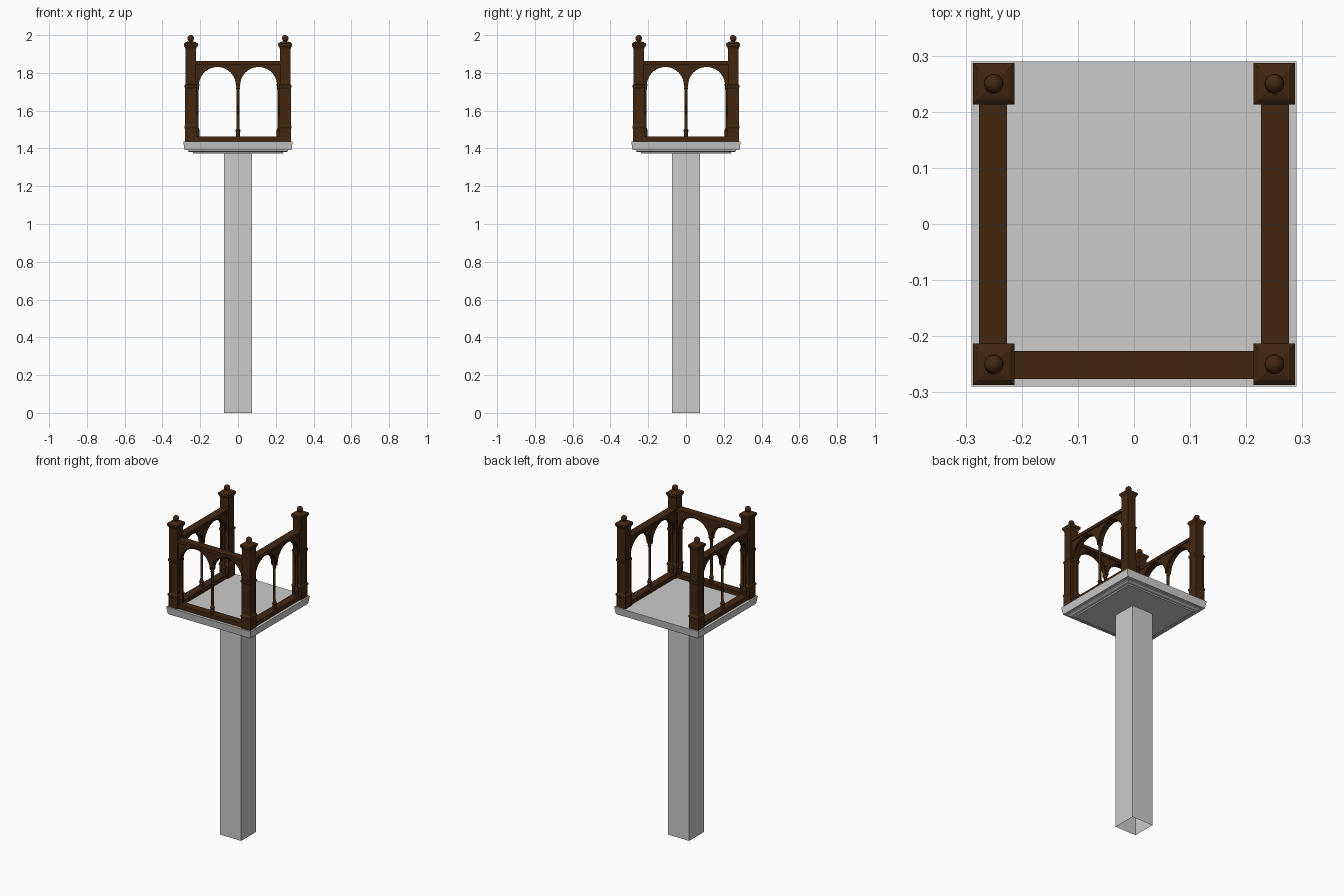
import bpy, bmesh
from math import sin, cos, pi

if "Cube" in bpy.data.objects:
    bpy.data.objects.remove(bpy.data.objects["Cube"])

wood = bpy.data.materials.new("dark_wood")
wood.diffuse_color = (0.055, 0.02, 0.005, 1)
wood.use_nodes = True
wood.node_tree.nodes["Principled BSDF"].inputs["Base Color"].default_value = wood.diffuse_color


def finish(name, bm, mat=None, turn=0, smooth=False):
    bmesh.ops.recalc_face_normals(bm, faces=bm.faces)
    me = bpy.data.meshes.new(name)
    bm.to_mesh(me)
    bm.free()
    ob = bpy.data.objects.new(name, me)
    bpy.context.collection.objects.link(ob)
    ob.rotation_euler.z = turn
    if mat:
        me.materials.append(mat)
    if smooth:
        bpy.ops.object.select_all(action='DESELECT')
        ob.select_set(True)
        bpy.context.view_layer.objects.active = ob
        bpy.ops.object.shade_smooth_by_angle()
    return ob


def turned(name, profile, x=0, y=0, n=4, mat=None, turn=0, caps=True):
    """Stack rings of (half width, z); n=4 gives square sections."""
    bm = bmesh.new()
    k = 2 ** 0.5 if n == 4 else 1
    rings = [[bm.verts.new((x + r * k * cos(2 * pi * (i + .5) / n),
                            y + r * k * sin(2 * pi * (i + .5) / n), z))
              for i in range(n)] for r, z in profile]
    for a, b in zip(rings, rings[1:]):
        for i in range(n):
            j = (i + 1) % n
            bm.faces.new((a[i], a[j], b[j], b[i]))
    if caps:
        bm.faces.new(rings[0])
        bm.faces.new(rings[-1])
    return finish(name, bm, mat, turn, n > 4)


def plate(name, pts, y, depth, mat, turn):
    """Extrude an x-z outline along y, centred on y."""
    bm = bmesh.new()
    f = bm.faces.new([bm.verts.new((px, y - depth / 2, pz)) for px, pz in pts])
    ext = bmesh.ops.extrude_face_region(bm, geom=[f])
    bmesh.ops.translate(bm, vec=(0, depth, 0),
                        verts=[v for v in ext['geom'] if isinstance(v, bmesh.types.BMVert)])
    return finish(name, bm, mat, turn)


def arcade(r, spring):
    """Outline of a band with two round arches cut from its lower edge."""
    pts = [(0.225, spring), (0.225, 1.85), (-0.225, 1.85), (-0.225, spring)]
    for cx in (-0.109, 0.109):
        pts += [(cx - r * cos(pi * i / 20), spring + r * sin(pi * i / 20)) for i in range(21)]
    return pts


# Plinth: hollow open-ended shaft and stepped slab
turned("pedestal_shaft", [(0.073, 0), (0.073, 1.376)], caps=False)
turned("pedestal_slab", [(0.238, 1.373), (0.24, 1.38), (0.255, 1.38), (0.265, 1.386),
                         (0.265, 1.392), (0.283, 1.392), (0.29, 1.438)])

# Corner posts with base, panelled lower shaft, collar, cap and ball finial
post = [(0.031, 1.438), (0.031, 1.505), (0.034, 1.51), (0.034, 1.518), (0.028, 1.528),
        (0.028, 1.715), (0.033, 1.725), (0.033, 1.735), (0.028, 1.738), (0.028, 1.925),
        (0.031, 1.935), (0.037, 1.944), (0.037, 1.955), (0.028, 1.962), (0.012, 1.967)]
ball = [(0.009, 1.962), (0.009, 1.968)] + [
    (0.0175 * sin(pi * t / 10), 1.983 - 0.0175 * cos(pi * t / 10)) for t in range(2, 10)] + [(0.001, 2.0)]
for sx in (-1, 1):
    for sy in (-1, 1):
        x, y = sx * 0.25, sy * 0.25
        turned("corner_post", post, x, y, mat=wood)
        turned("finial_ball", ball, x, y, n=16, mat=wood)
        # raised strips framing each lower post face
        for d in (-0.023, 0.023):
            for e in (-0.023, 0.023):
                turned("post_edge_strip", [(0.0065, 1.52), (0.0065, 1.725)], x + d, y + e, mat=wood)

# Arcaded railings on front, right and left; back stays open
column = [(0.012, 1.46), (0.012, 1.49), (0.014, 1.495), (0.009, 1.505), (0.0075, 1.515),
          (0.0075, 1.60), (0.0075, 1.71), (0.011, 1.718), (0.009, 1.724), (0.013, 1.742)]
for turn in (0, pi / 2, -pi / 2):
    plate("bottom_rail", [(-0.225, 1.437), (0.225, 1.437), (0.225, 1.458), (0.22, 1.464),
                          (-0.22, 1.464), (-0.225, 1.458)], -0.25, 0.048, wood, turn)
    plate("top_rail", [(-0.225, 1.844), (0.225, 1.844), (0.225, 1.863), (-0.225, 1.863)],
          -0.251, 0.05, wood, turn)
    plate("arch_spandrel", arcade(0.098, 1.733), -0.25, 0.022, wood, turn)
    plate("arch_moulding", arcade(0.104, 1.733), -0.25, 0.036, wood, turn)
    for x in (-0.216, 0, 0.216):
        turned("small_column", column, x, -0.25, n=12, mat=wood, turn=turn)
